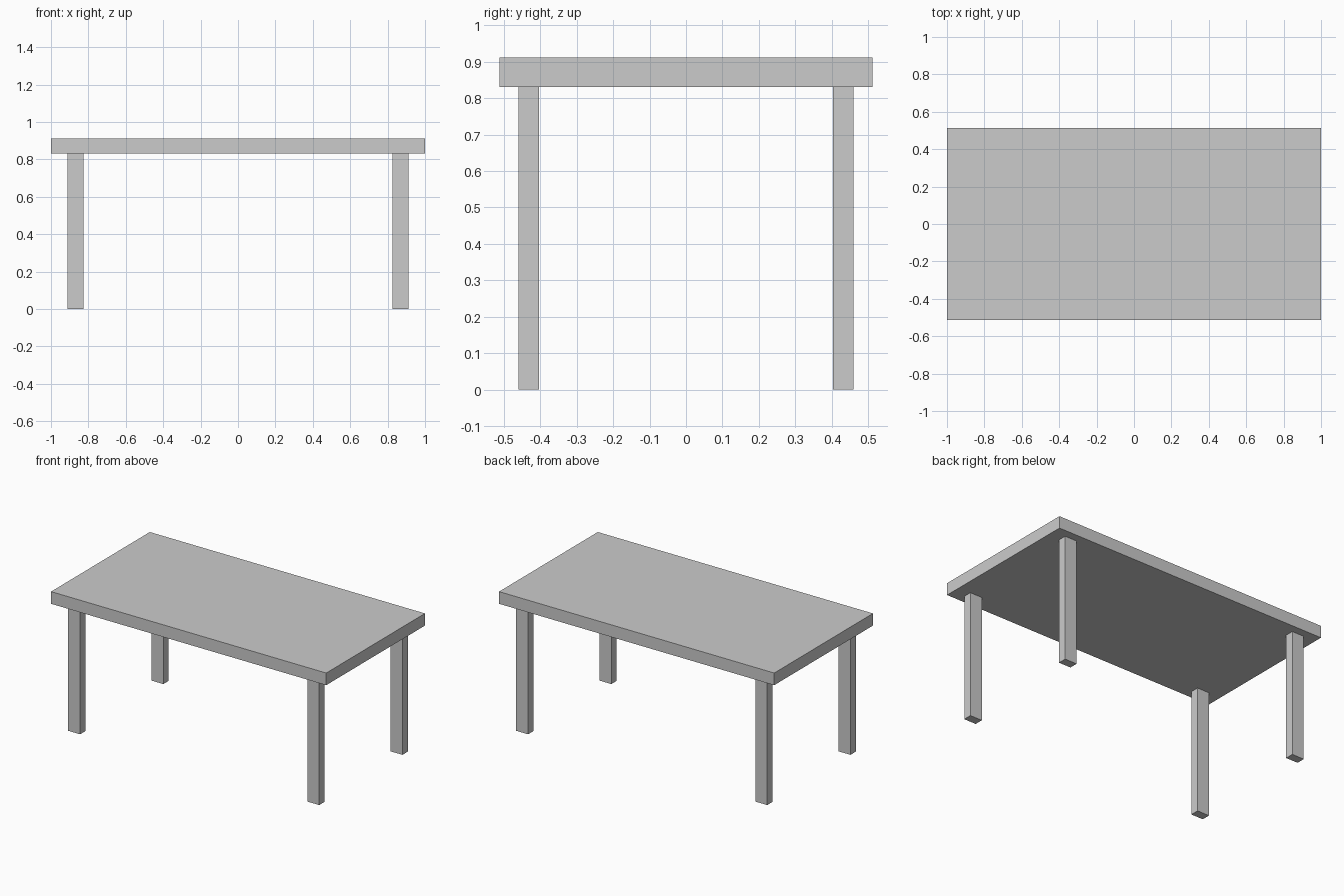
import bpy

if "Cube" in bpy.data.objects:
    bpy.data.objects.remove(bpy.data.objects["Cube"])

UNDERSIDE = 0.831
TOP = 0.911


def box(name, centre, size):
    bpy.ops.mesh.primitive_cube_add(size=1, location=centre)
    obj = bpy.context.object
    obj.name = name
    obj.scale = size
    bpy.ops.object.transform_apply(location=False, rotation=False, scale=True)
    return obj


# Table top slab
box("table_top", (0, 0, (UNDERSIDE + TOP) / 2), (2.0, 1.025, TOP - UNDERSIDE))

# Four rectangular legs, inset from the corners
for side, sx in (("left", -1), ("right", 1)):
    for end, sy in (("front", -1), ("back", 1)):
        box(f"{end}_{side}_leg", (sx * 0.869, sy * 0.432, UNDERSIDE / 2),
            (0.087, 0.056, UNDERSIDE))
